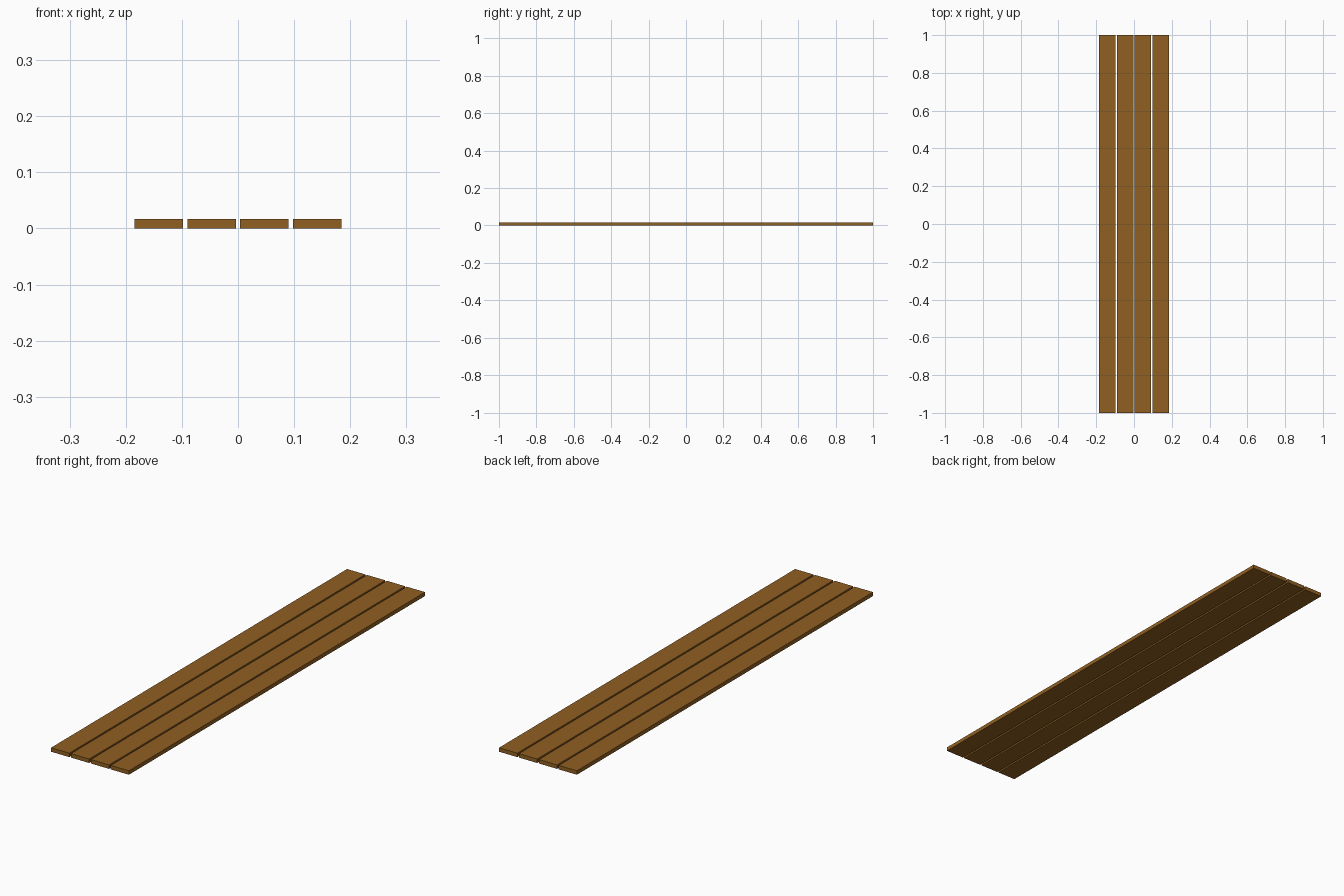
import bpy
import bmesh

if "Cube" in bpy.data.objects:
    bpy.data.objects.remove(bpy.data.objects["Cube"])

LENGTH, WIDTH, THICK, PITCH = 2.0, 0.0865, 0.017, 0.094

wood = bpy.data.materials.new("brown_wood")
wood.diffuse_color = (0.28, 0.115, 0.016, 1)
wood.use_nodes = True
wood.node_tree.nodes["Principled BSDF"].inputs["Base Color"].default_value = wood.diffuse_color


def plank(name, x):
    bm = bmesh.new()
    bmesh.ops.create_cube(bm, size=1)
    bmesh.ops.scale(bm, vec=(WIDTH, LENGTH, THICK), verts=bm.verts)
    mesh = bpy.data.meshes.new(name)
    bm.to_mesh(mesh)
    bm.free()
    mesh.materials.append(wood)
    obj = bpy.data.objects.new(name, mesh)
    obj.location = (x, 0, THICK / 2)
    bpy.context.collection.objects.link(obj)


# Four parallel planks with narrow gaps
for i in range(4):
    plank(f"plank_{i + 1}", (i - 1.5) * PITCH)
